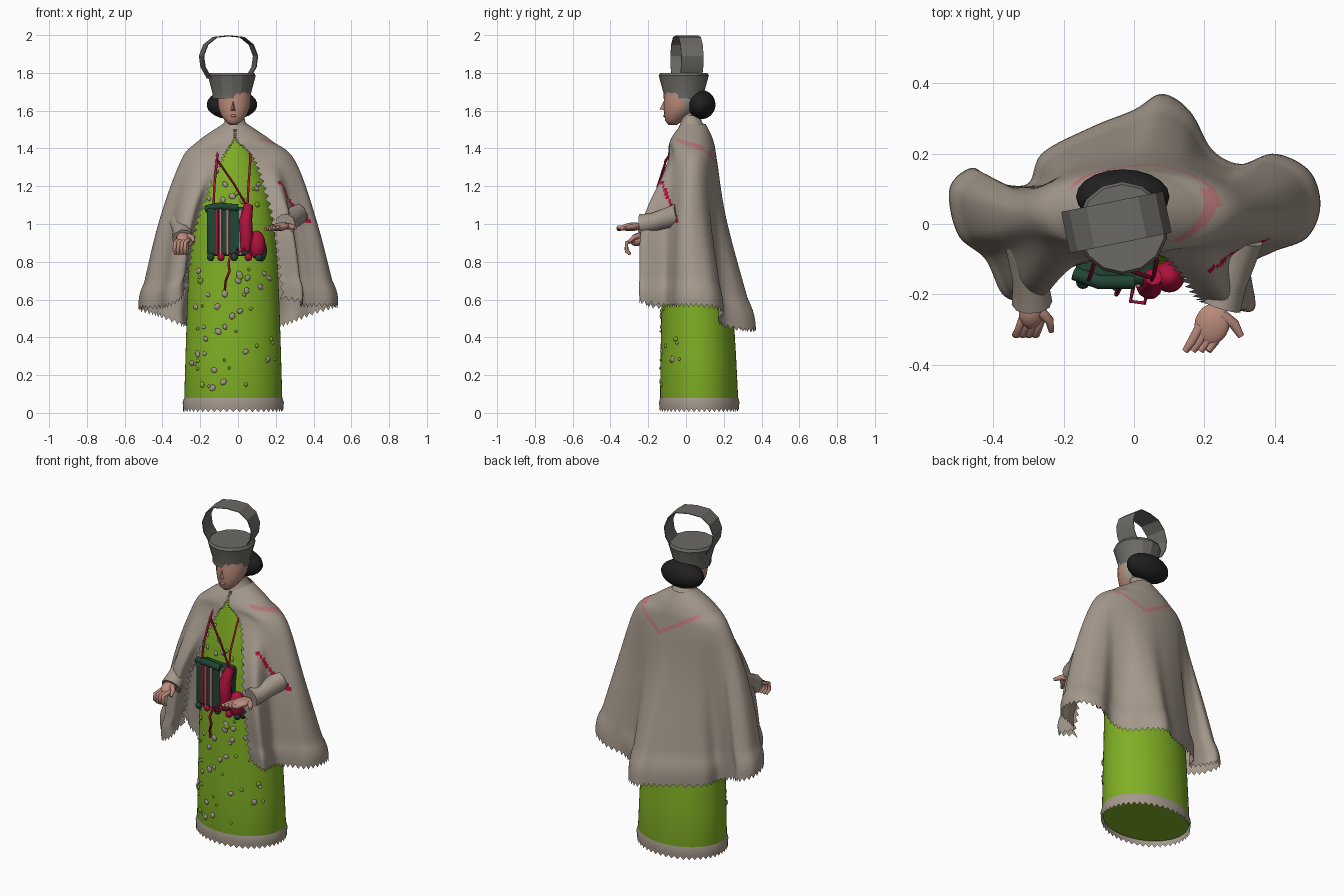
import bpy, bmesh, math, random
from mathutils import Vector as V

if "Cube" in bpy.data.objects:
    bpy.data.objects.remove(bpy.data.objects["Cube"])
random.seed(4)

def mat(name, r, g, b):
    m = bpy.data.materials.new(name)
    m.diffuse_color = (r, g, b, 1)
    m.use_nodes = True
    m.node_tree.nodes["Principled BSDF"].inputs["Base Color"].default_value = m.diffuse_color
    return m

CREAM = mat("cream_cloth", .37, .315, .26)
GREEN = mat("lime_cloth", .215, .43, .018)
GREY = mat("grey_felt", .15, .143, .13)
SKIN = mat("skin", .50, .26, .20)
HAIR = mat("black_hair", .014, .014, .015)
DARK = mat("dark_green", .015, .06, .035)
RED = mat("red", .42, .006, .045)
PINK = mat("pink_trim", .50, .19, .19)

def finish(ob, angle=40):
    bpy.ops.object.select_all(action='DESELECT')
    ob.select_set(True)
    bpy.context.view_layer.objects.active = ob
    if angle:
        bpy.ops.object.shade_smooth_by_angle(angle=math.radians(angle))
    return ob

def mesh(name, verts, faces, mats, rule=None, angle=40):
    me = bpy.data.meshes.new(name)
    me.from_pydata([tuple(v) for v in verts], [], faces)
    for m in mats:
        me.materials.append(m)
    if rule:
        for p in me.polygons:
            p.material_index = rule(p.center)
    ob = bpy.data.objects.new(name, me)
    bpy.context.collection.objects.link(ob)
    return finish(ob, angle)

def loft(name, rows, mats, closed=True, caps=(), rule=None, angle=40):
    n = len(rows[0])
    faces = []
    for i in range(len(rows) - 1):
        for j in range(n if closed else n - 1):
            k = (j + 1) % n
            faces.append((i*n + j, i*n + k, (i+1)*n + k, (i+1)*n + j))
    if 'first' in caps:
        faces.append(tuple(range(n))[::-1])
    if 'last' in caps:
        faces.append(tuple(range((len(rows)-1)*n, len(rows)*n)))
    return mesh(name, [v for r in rows for v in r], faces, mats, rule, angle)

def oval(z, cx, cy, rx, ry, n):
    # starts at the front and turns towards -x
    return [V((cx - rx*math.sin(2*math.pi*j/n), cy - ry*math.cos(2*math.pi*j/n), z)) for j in range(n)]

def spline(pts, t):
    # smooth curve through control points, t in 0..1
    f = t*(len(pts) - 1)
    i = min(int(f), len(pts) - 2)
    u = f - i
    b, c = pts[i], pts[i+1]
    a = pts[i-1] if i else 2*b - c
    d = pts[i+2] if i + 2 < len(pts) else 2*c - b
    return 0.5*(2*b + (c - a)*u + (2*a - 5*b + 4*c - d)*u*u + (3*b - a - 3*c + d)*u**3)

def ball(name, loc, scale, m, rot=(0, 0, 0), seg=20):
    bpy.ops.mesh.primitive_uv_sphere_add(segments=seg, ring_count=seg*2//3, location=loc, rotation=rot)
    ob = bpy.context.object
    ob.name = name
    ob.scale = scale
    ob.data.materials.append(m)
    return finish(ob, 60)

def tube(name, pts, radii, m, res=3):
    cu = bpy.data.curves.new(name, 'CURVE')
    cu.dimensions = '3D'
    cu.bevel_depth = 1
    cu.bevel_resolution = res
    cu.use_fill_caps = True
    s = cu.splines.new('POLY')
    s.points.add(len(pts) - 1)
    for i, p in enumerate(pts):
        s.points[i].co = (*p, 1)
        s.points[i].radius = radii[i] if isinstance(radii, (list, tuple)) else radii
    cu.materials.append(m)
    ob = bpy.data.objects.new(name, cu)
    bpy.context.collection.objects.link(ob)
    finish(ob, 0)
    bpy.ops.object.convert(target='MESH')
    return finish(bpy.context.object, 60)

# dress: stacked ovals from the shoulders to the hem
DRESS = [(1.46, -.02, .03, .06, .06), (1.38, -.02, .025, .10, .08), (1.2, -.025, .02, .18, .11),
         (1.0, -.025, .025, .215, .145), (.8, -.025, .05, .235, .175), (.55, -.025, .06, .245, .19),
         (.3, -.025, .065, .253, .20), (.06, -.025, .07, .26, .207), (.04, -.025, .07, .255, .203)]
loft("dress", [oval(*r, 64) for r in DRESS], [GREEN], caps=('last',))

# jagged hem band of the dress
hem = [oval(.08, -.025, .07, .26, .207, 96), oval(.055, -.025, .07, .268, .213, 96),
       oval(.03, -.025, .07, .265, .21, 96)]
hem.append([V((v.x, v.y, .004 + .018*(j % 2))) for j, v in enumerate(hem[2])])
loft("dress_hem", hem, [CREAM])

# raised flecks scattered on the dress front
for k in range(62):
    z = random.uniform(.12, .78) if k < 50 else random.uniform(1.1, 1.3)
    a = random.uniform(-1.05, 1.05)
    for lo, hi in zip(DRESS[1:], DRESS):
        if lo[0] <= z <= hi[0]:
            f = (z - lo[0])/(hi[0] - lo[0])
            cx, cy, rx, ry = [p + (q - p)*f for p, q in zip(lo[1:], hi[1:])]
            s = random.uniform(.008, .02)
            ball("dress_fleck", (cx + rx*math.sin(a), cy - ry*math.cos(a), z), (s, .009, s*.8),
                 CREAM if k % 3 else GREEN, (0, random.random()*3, a), 8)

# cape: rings from neck to a folded hem, open at the front
HEM = [V(p) for p in (
    (-.28, -.13, .68), (-.30, -.21, .62), (-.37, -.20, .58), (-.42, -.10, .57), (-.50, -.03, .57),
    (-.525, .10, .56), (-.46, .16, .54), (-.40, .12, .52), (-.30, .11, .48), (-.26, .20, .47),
    (-.12, .275, .46), (0, .325, .45), (.08, .37, .45), (.16, .32, .45), (.22, .21, .47),
    (.30, .17, .50), (.40, .20, .54), (.50, .15, .57), (.53, .05, .58), (.49, -.04, .58),
    (.39, -.08, .58), (.33, -.12, .58), (.34, -.24, .60), (.24, -.22, .62))]
NC, NR = 170, 72

def cape_column(j):
    u = j/(NC - 1)
    def ring(z, rx, ry, cy, gap, cx=-.015):
        a = gap + u*(2*math.pi - 2*gap)
        return V((cx - rx*math.sin(a), cy - ry*math.cos(a), z)), math.cos(a)
    h = spline(HEM, u)
    neck, _ = ring(1.53, .065, .065, .04, .1)
    upper, _ = ring(1.44, .195, .115, .03, .1)
    shoulder, c = ring(1.33, .305, .135, .03, .33, 0)
    elbow = shoulder.lerp(h, .5 + .365*c + .135*c*c)
    elbow.z = 1.0
    elbow.x *= 1 - .18*max(0, c)**2
    keys = [neck, upper, shoulder, elbow, h]
    col = []
    for i in range(NR):
        t = i/(NR - 1)
        p = spline(keys, t)
        out = V((p.x, p.y, 0)).normalized()
        if t > .93:                                   # puffed trim
            p += out*.010*math.sin((t - .93)/.07*math.pi)
        if i == NR - 1 and j % 2:                     # jagged lower edge
            p.z -= .022
        if j in (0, NC - 1) and i % 2 and i > 8:      # jagged front edges
            p.x += .022 if j == 0 else -.022
        col.append(p)
    return col

def cape_trim(p):
    if p.y > .05 and p.z < 1.43 and abs(p.z - 1.29 - .6*abs(p.x - .06)) < .011:
        return 1
    if p.x > .05 and -.05 < p.y < .1 and abs(p.z - 1.43 + .3*p.y) < .011:
        return 1
    if p.x > 0 and p.y < 0 and 1.0 < p.z < 1.22 and abs(p.y + .12 - .4*(1.2 - p.z)) < .008:
        return 2
    return 0

cols = [cape_column(j) for j in range(NC)]
loft("cape", [[c[i] for c in cols] for i in range(NR)], [CREAM, PINK, RED], closed=False,
     rule=cape_trim, angle=60)

# collar, neck and head
loft("collar", [oval(1.575, -.018, .02, .05, .05, 24), oval(1.54, -.016, .03, .055, .055, 24),
                oval(1.50, -.015, .035, .09, .08, 24)], [CREAM])
tube("neck", [(-.018, .02, 1.5), (-.02, 0, 1.62)], .045, SKIN)
HEAD = [(1.72, -.02, -.02, .085, .09), (1.66, -.02, -.025, .088, .092), (1.62, -.02, -.03, .085, .087),
        (1.58, -.022, -.045, .070, .070), (1.545, -.024, -.065, .045, .045), (1.525, -.025, -.07, .02, .022)]
loft("head", [oval(*r, 28) for r in HEAD], [SKIN, CREAM], caps=('last',),
     rule=lambda p: int(p.y > -.015 and p.z > 1.6), angle=60)
mesh("nose", [(-.026, -.113, 1.66), (-.042, -.108, 1.6), (-.010, -.108, 1.6), (-.026, -.14, 1.607)],
     [(0, 1, 3), (0, 3, 2), (1, 2, 3)], [SKIN])
ball("lips", (-.025, -.113, 1.573), (.018, .008, .007), PINK, seg=10)
ball("hair_roll", (-.032, .078, 1.632), (.134, .078, .078), HAIR)

# hat with a strap loop on top
loft("hat", [oval(z, -.033, -.012, r, r*1.02, 14) for z, r in
             ((1.80, .122), (1.785, .13), (1.69, .104), (1.665, .104))], [GREY], caps=('first',), angle=25)
ARCH = [V(p) for p in ((-.105, 1.77), (-.14, 1.83), (-.148, 1.89), (-.125, 1.95), (-.075, 1.99), (0, 1.998))]
ARCH += [V((-p.x, p.y)) for p in ARCH[-2::-1]]
ca, sa = math.cos(.2), math.sin(.2)
strap = []
for p in ARCH:
    s = .97
    inner = (p.x*s, 1.88 + (p.y - 1.88)*s)
    quad = [(p.x, -.06, p.y), (p.x, .06, p.y), (inner[0], .06, inner[1]), (inner[0], -.06, inner[1])]
    strap.append([V((-.05 + x*ca - y*sa, .005 + x*sa + y*ca, z)) for x, y, z in quad])
loft("hat_strap", strap, [GREY], angle=25)

# cuffs and hands
tube("right_cuff", [(-.31, -.04, 1.02), (-.295, -.16, .96), (-.29, -.225, .92)], [.06, .05, .058], CREAM)
tube("left_cuff", [(.31, -.04, 1.05), (.27, -.17, 1.01), (.25, -.235, 1.0)], [.06, .05, .055], CREAM)
ball("right_palm", (-.29, -.25, .92), (.038, .05, .034), SKIN, (.4, .3, 0))
for k in range(4):
    x = -.325 + .018*k
    tube("right_finger", [(x + .008, -.27, .915), (x - .008, -.315, .90), (x - .012, -.315, .865 - .01*(k % 2)),
                          (x - .004, -.295, .84)], [.012, .011, .010, .007], SKIN)
tube("right_thumb", [(-.265, -.25, .935), (-.24, -.275, .93), (-.235, -.305, .905)], [.016, .013, .008], SKIN)
ball("left_palm", (.222, -.285, .985), (.05, .06, .022), SKIN, (.1, -.1, -.3))
for k in range(4):
    tube("left_finger", [(.19 + .02*k, -.29, .985), (.165 + .021*k, -.335, .978), (.145 + .022*k, -.362, .972 + .004*k)],
         [.015, .014, .009], SKIN)
tube("left_thumb", [(.25, -.26, .99), (.285, -.285, .985), (.305, -.32, .98)], [.018, .015, .009], SKIN)

# bundle hung at the waist
def slab(name, x0, x1, z0, z1, y0, y1, m):
    bpy.ops.mesh.primitive_cube_add(size=1, location=((x0+x1)/2, (y0+y1)/2, (z0+z1)/2))
    ob = bpy.context.object
    ob.name = name
    ob.scale = (x1-x0, y1-y0, z1-z0)
    bpy.ops.object.transform_apply(location=False, rotation=False)
    b = ob.modifiers.new("soft_edge", 'BEVEL')
    b.width, b.segments = min(.02, (y1-y0)*.3), 2
    ob.data.materials.append(m)
    finish(ob)

slab("bundle_cloth", -.165, .06, .83, 1.09, -.175, -.08, DARK)
for x in (-.10, -.062, .005):
    slab("bundle_stripe", x, x + .014, .835, 1.08, -.18, -.172, PINK)
slab("bundle_red_stripe", -.117, -.104, .835, 1.08, -.18, -.172, RED)
tube("bundle_roll", [(-.17, -.14, 1.08), (-.10, -.165, 1.095), (0, -.165, 1.085)], .02, DARK)
tube("red_sash", [(.055, -.15, 1.10), (.04, -.175, 1.02), (.045, -.18, .94), (.04, -.175, .86)],
     [.025, .035, .035, .026], RED)
ball("red_pouch", (.10, -.15, .89), (.045, .045, .075), RED)
ball("dark_pouch", (.125, -.13, .86), (.028, .03, .06), DARK)
for x, m in ((-.145, DARK), (-.09, RED), (-.02, DARK), (.055, RED), (.11, DARK)):
    ball("bundle_tassel", (x, -.165, .825), (.02, .02, .022), m, seg=12)
tube("hanging_cord", [(-.04, -.18, .84), (-.05, -.20, .79), (-.045, -.19, .75), (-.065, -.175, .70),
                      (-.07, -.165, .65)], .007, RED, 1)
tube("cord_loop", [(0, -.17, .87), (-.01, -.22, .85), (.03, -.225, .86), (.04, -.18, .88)], .006, RED, 1)

# carrying cords from the neck to the bundle
for pts in ([(-.10, -.03, 1.46), (-.112, -.105, 1.34), (-.125, -.15, 1.2), (-.13, -.16, 1.08)],
            [(.06, -.03, 1.46), (.065, -.105, 1.34), (.055, -.15, 1.2), (.05, -.16, 1.09)],
            [(-.11, -.108, 1.34), (-.02, -.13, 1.21), (.055, -.155, 1.08)]):
    tube("carrying_cord", pts, .006, RED, 1)
